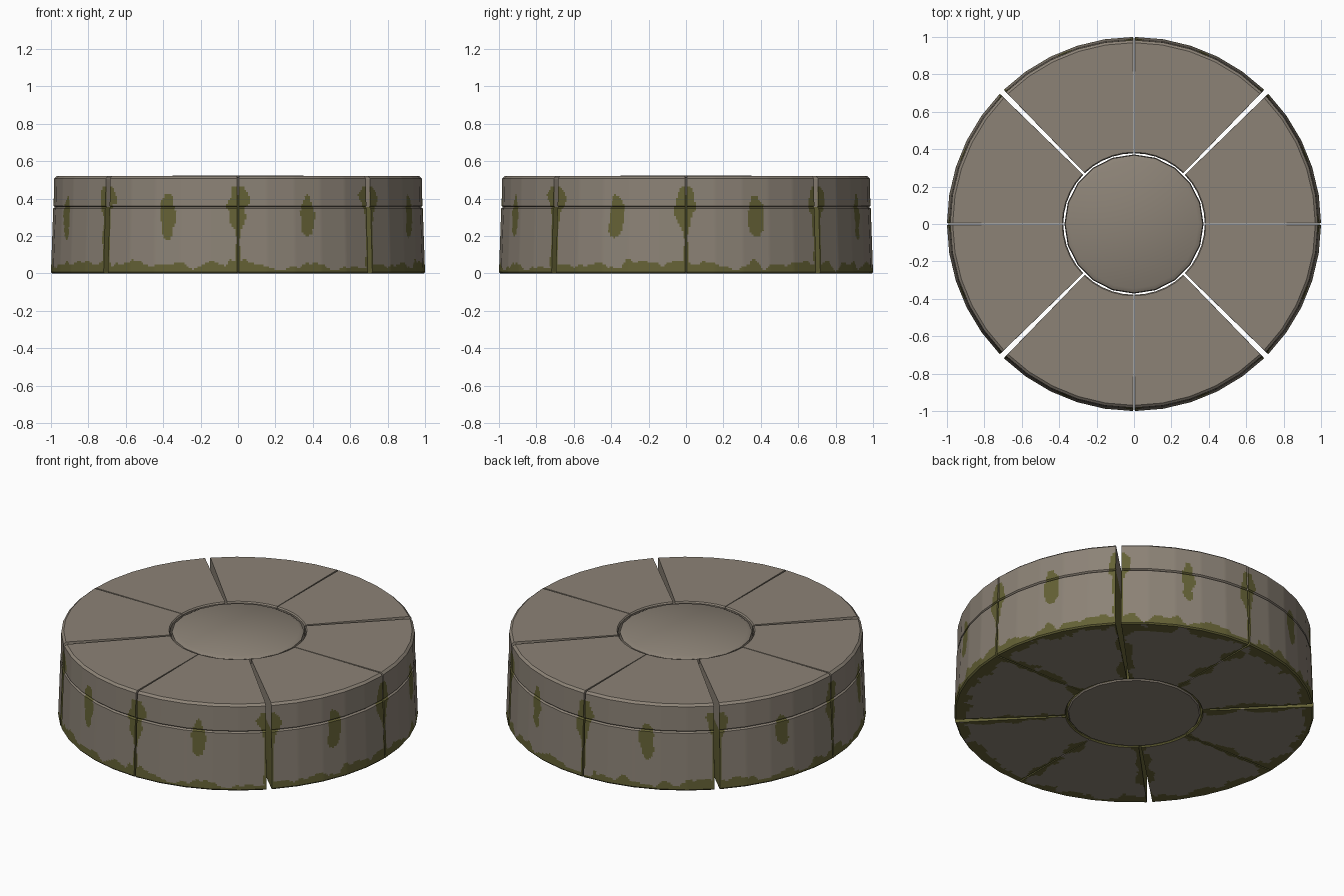
import bpy, bmesh, math
from mathutils import Vector, noise

if "Cube" in bpy.data.objects:
    bpy.data.objects.remove(bpy.data.objects["Cube"])


def material(name, rgb):
    m = bpy.data.materials.new(name)
    m.diffuse_color = (*rgb, 1)
    m.use_nodes = True
    m.node_tree.nodes["Principled BSDF"].inputs["Base Color"].default_value = m.diffuse_color
    return m


STONE = material("grey brown stone", (0.262, 0.225, 0.182))
MOSS = material("olive moss", (0.128, 0.120, 0.036))

SEG, SUB = 5, 15            # facets per wedge, fine columns per facet
GROOVE = 0.355


def subdivide(a, b, n):
    return [(a[0] + (b[0] - a[0]) * i / n, a[1] + (b[1] - a[1]) * i / n) for i in range(n)]


# closed wedge profile (radius, height): outer wall, top, inner wall, underside
corners = [((0.993, 0), 1), ((1.0, 0.008), 34), ((0.988, 0.348), 1), ((0.978, GROOVE), 1),
           ((0.986, 0.362), 14), ((0.983, 0.508), 1), ((0.969, 0.520), 1),
           ((0.384, 0.520), 1), ((0.378, 0.512), 1), ((0.378, GROOVE), 1),
           ((0.378, 0.008), 1), ((0.384, 0), 32)]
profile, key = [], []
for i, (p, n) in enumerate(corners):
    key.append(len(profile))
    profile += subdivide(p, corners[(i + 1) % len(corners)][0], n)
g_out, g_in = key[3], key[9]
R_MID, Z_MID = 0.68, 0.26


def is_moss(c, a0, a1, wide):
    r, ang = math.hypot(c.x, c.y), math.atan2(c.y, c.x) % math.tau
    side = min(ang - a0, a1 - ang) * r
    n = noise.noise(c * 9) + 0.5 * noise.noise(c * 22)
    n2 = noise.noise(c * 14 + Vector((7, 3, 5)))
    if c.z < 0.004:                                   # underside: rim and seams
        return 0.97 - r < 0.03 + 0.07 * n or side < 0.02 + 0.05 * n
    if c.z > 0.50:
        return False
    if r < 0.5:                                       # inner wall
        return c.z < 0.36
    if c.z < 0.045 + 0.045 * n:                       # creeping up from the foot
        return True
    if wide:                                          # growth along the seams
        w = 0.036 * math.exp(-((c.z - 0.36) / 0.11) ** 4) + 0.007
    else:
        w = 0.030 * math.exp(-((c.z - 0.40) / 0.07) ** 4) + 0.012
    if c.z < 0.47 and side < w * (1 + 0.8 * n2):
        return True
    mid = (ang - (a0 + a1) / 2) * r                   # patch in the wedge middle
    return (mid / 0.040) ** 2 + ((c.z - 0.30) / 0.115) ** 2 < 1 + 0.9 * n2


def finish(bm, name):
    bmesh.ops.recalc_face_normals(bm, faces=bm.faces)
    me = bpy.data.meshes.new(name)
    bm.to_mesh(me)
    bm.free()
    me.materials.append(STONE)
    me.materials.append(MOSS)
    me.polygons.foreach_set("use_smooth", [True] * len(me.polygons))
    me.set_sharp_from_angle(angle=math.radians(30))
    ob = bpy.data.objects.new(name, me)
    bpy.context.collection.objects.link(ob)


def wedge(k):
    # seams on the axes are tight, diagonal seams are open
    gap = lambda i: 0.004 if i % 2 == 0 else 0.015
    a0 = k * math.pi / 4 + gap(k)
    a1 = (k + 1) * math.pi / 4 - gap(k + 1)
    spokes = [Vector((math.cos(a), math.sin(a), 0))
              for a in (a0 + (a1 - a0) * i / SEG for i in range(SEG + 1))]
    cols = [0.0, 0.006] + [i / SUB for i in range(1, SEG * SUB)] + [SEG - 0.006, float(SEG)]
    bm = bmesh.new()
    rings = []
    for j, t in enumerate(cols):
        s = min(int(t + 1e-6), SEG - 1)
        d = spokes[s].lerp(spokes[s + 1], t - s)
        ring = []
        for r, z in profile:
            if j in (0, len(cols) - 1):               # soften the end edges
                r += max(-0.005, min(0.005, R_MID - r))
                z += max(-0.005, min(0.005, Z_MID - z)) * (z < 0.004 or z > 0.515)
            ring.append(bm.verts.new(d * r + Vector((0, 0, z))))
        rings.append(ring)
    n = len(profile)
    for a, b in zip(rings, rings[1:]):
        for i in range(n):
            f = bm.faces.new((a[i], a[(i + 1) % n], b[(i + 1) % n], b[i]))
            f.material_index = int(is_moss(f.calc_center_median(), a0, a1, k % 2 == 0
                                   if f.calc_center_median().to_2d().angle_signed(
                                       spokes[0].to_2d()) < math.pi / 8 else k % 2 == 1))
    # seam faces: mossy lower half, bare upper half
    for ring in (rings[0], rings[-1]):
        bm.faces.new(ring[:g_out + 1] + ring[g_in:]).material_index = 1
        bm.faces.new(ring[g_out:g_in + 1]).material_index = 0
    finish(bm, f"wedge_stone_{k + 1}")


for k in range(8):
    wedge(k)

# round centre stone
bm = bmesh.new()
N = 20
rings = [[bm.verts.new((r * math.cos(math.tau * i / N), r * math.sin(math.tau * i / N), z))
          for i in range(N)]
         for r, z in ((0.365, 0), (0.372, 0.008), (0.372, 0.42), (0.368, 0.512), (0.345, 0.525))]
for lvl, (a, b) in enumerate(zip(rings, rings[1:])):
    for i in range(N):
        f = bm.faces.new((a[i], a[(i + 1) % N], b[(i + 1) % N], b[i]))
        f.material_index = int(lvl == 1)
bm.faces.new(rings[0][::-1])
bm.faces.new(rings[-1])
finish(bm, "centre_stone")
